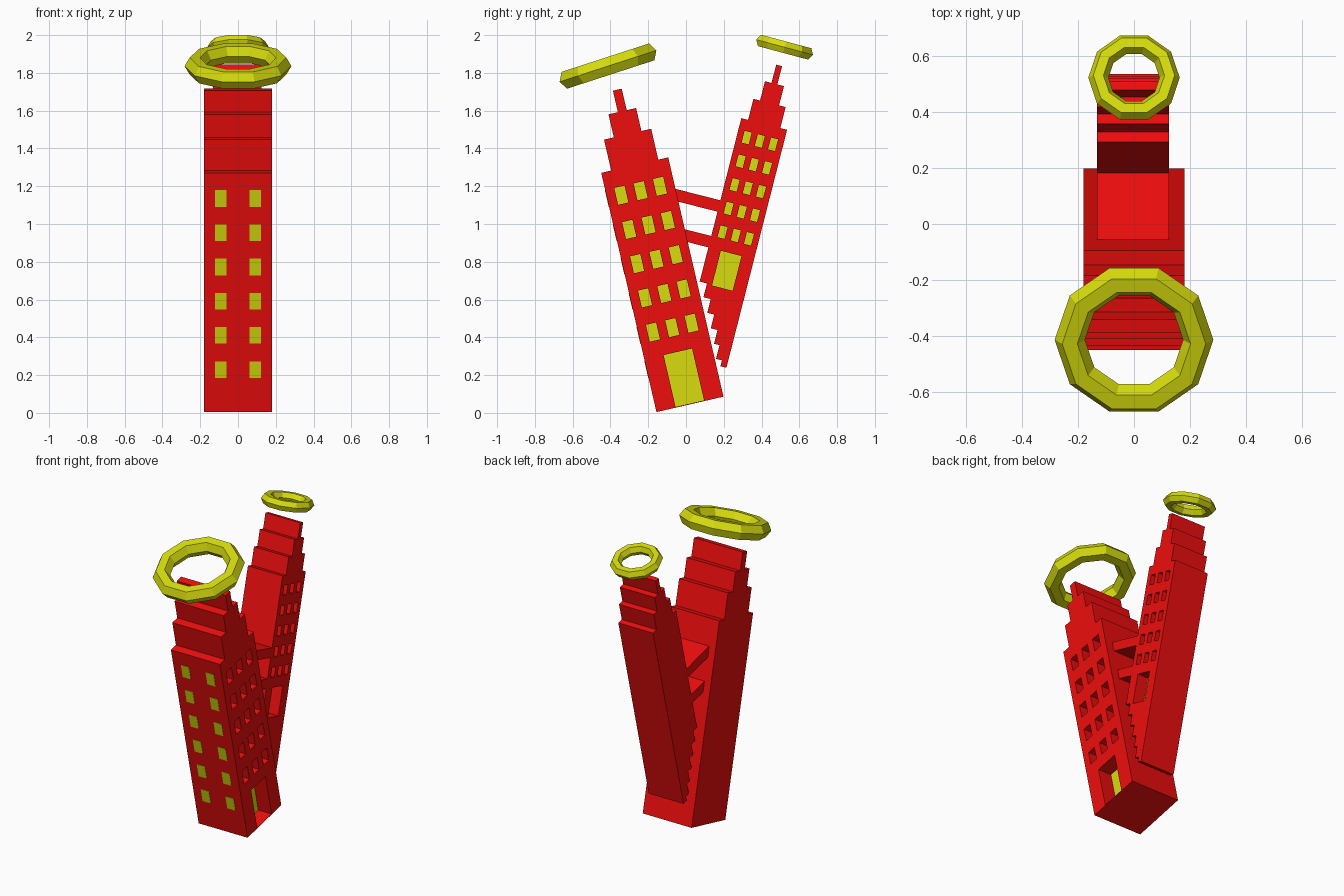
import bpy, bmesh, math
from mathutils import Matrix

if "Cube" in bpy.data.objects:
    bpy.data.objects.remove(bpy.data.objects["Cube"])


def material(name, color):
    m = bpy.data.materials.new(name)
    m.diffuse_color = color
    m.use_nodes = True
    m.node_tree.nodes["Principled BSDF"].inputs["Base Color"].default_value = m.diffuse_color
    return m


RED = material("red", (0.86, 0.004, 0.004, 1))
YELLOW = material("yellow", (0.68, 0.72, 0.004, 1))


def prisms(name, items, frame, mat):
    """One object from several profiles (across, up), each extruded from x0 to x1."""
    bm = bmesh.new()
    for pts, x0, x1 in items:
        face = bm.faces.new([bm.verts.new((x0, a, h)) for a, h in pts])
        ext = bmesh.ops.extrude_face_region(bm, geom=[face])["geom"]
        bmesh.ops.translate(bm, vec=(x1 - x0, 0, 0),
                            verts=[v for v in ext if isinstance(v, bmesh.types.BMVert)])
    bmesh.ops.recalc_face_normals(bm, faces=bm.faces)
    bm.transform(frame)
    me = bpy.data.meshes.new(name)
    bm.to_mesh(me)
    bm.free()
    me.materials.append(mat)
    ob = bpy.data.objects.new(name, me)
    bpy.context.collection.objects.link(ob)
    return ob


def rect(a, h, w, t):
    return [(a - w / 2, h - t / 2), (a + w / 2, h - t / 2),
            (a + w / 2, h + t / 2), (a - w / 2, h + t / 2)]


def leaning(y, z, deg):
    return Matrix.Translation((0, y, z)) @ Matrix.Rotation(math.radians(deg), 4, "X")


def stepped_top(tiers):
    """Stepped outline from the right shoulder over the crown to the left shoulder."""
    right = []
    for i, (w, h) in enumerate(tiers):
        right.append((w, h))
        if i + 1 < len(tiers):
            right.append((tiers[i + 1][0], h))
    return right + [(-a, h) for a, h in reversed(right)]


def tower(name, outline, x0, x1, openings, depth, frame):
    """Stepped slab with recesses in its right side, glazed in yellow at the back."""
    body = prisms(name, [(outline, x0, x1)], frame, RED)
    cutter = prisms(name + "_cutter", [(r, x1 - depth, x1 + 0.05) for r in openings], frame, RED)
    cutter.hide_render = True
    mod = body.modifiers.new("recesses", "BOOLEAN")
    mod.operation, mod.solver, mod.object = "DIFFERENCE", "EXACT", cutter
    bpy.context.view_layer.objects.active = body
    bpy.ops.object.modifier_apply(modifier=mod.name)
    bpy.data.objects.remove(cutter)
    prisms(name + "_side_glazing",
           [(r, x1 - depth - 0.002, x1 - depth + 0.002) for r in openings], frame, YELLOW)


def side_openings(h0, row, col, w, t, door):
    return [rect(c * col, h0 + r * row, w, t) for r in range(5) for c in (-1, 0, 1)] + [door]


# Large tower, leaning to the front
big = leaning(0.021, 0.045, 13.0)
outline = [(-0.182, 0), (0.182, 0)] + stepped_top(
    [(0.182, 1.30), (0.128, 1.468), (0.075, 1.593), (0.024, 1.71)])
tower("large_tower", outline, -0.18, 0.18,
      side_openings(0.417, 0.186, 0.105, 0.056, 0.092, rect(0, 0.145, 0.155, 0.282)), 0.1, big)

# Flat front windows of the large tower
prisms("front_windows",
       [(rect(-0.182, 0.231 + 0.186 * r, 0.004, 0.09), s * 0.091 - 0.03, s * 0.091 + 0.03)
        for r in range(6) for s in (-1, 1)], big, YELLOW)

# Small tower, leaning to the back, with a stepped underside
small = leaning(0.214 - 0.125 * 0.969, 0.239 + 0.125 * 0.247, -14.3)
steps = [(-0.125, 0.407), (-0.085, 0.332), (-0.045, 0.257), (-0.007, 0.182),
         (0.03, 0.107), (0.06, 0.032), (0.092, 0.0)]
under = []
for i, (a, h) in enumerate(steps):
    under.append((a, h))
    if i + 1 < len(steps):
        under.append((steps[i + 1][0], h))
outline = under + [(0.125, 0)] + stepped_top(
    [(0.125, 1.30), (0.088, 1.415), (0.052, 1.52), (0.016, 1.62)])
X0, X1 = -0.132, 0.124
tower("small_tower", outline, X0, X1,
      side_openings(0.691, 0.129, 0.072, 0.039, 0.065, rect(0, 0.498, 0.113, 0.19)), 0.08, small)

# Bridges between the towers
for name, h, left in (("upper_bridge", 0.82, -0.38), ("lower_bridge", 0.625, -0.30)):
    mid, w = (left - 0.12) / 2, -0.12 - left
    prisms(name, [(rect(mid, h, w, 0.062), X0, X1)], small, RED)

# Ring above each tower
for name, y, z, tilt, major, minor in (("large_ring", -0.413, 1.836, 18, 0.229, 0.054),
                                       ("small_ring", 0.522, 1.936, -15, 0.127, 0.036)):
    bpy.ops.mesh.primitive_torus_add(major_segments=10, minor_segments=6,
                                     major_radius=major, minor_radius=minor,
                                     location=(0, y, z), rotation=(math.radians(tilt), 0, 0))
    ring = bpy.context.object
    ring.name = name
    ring.data.materials.append(YELLOW)
    for p in ring.data.polygons:
        p.use_smooth = False
